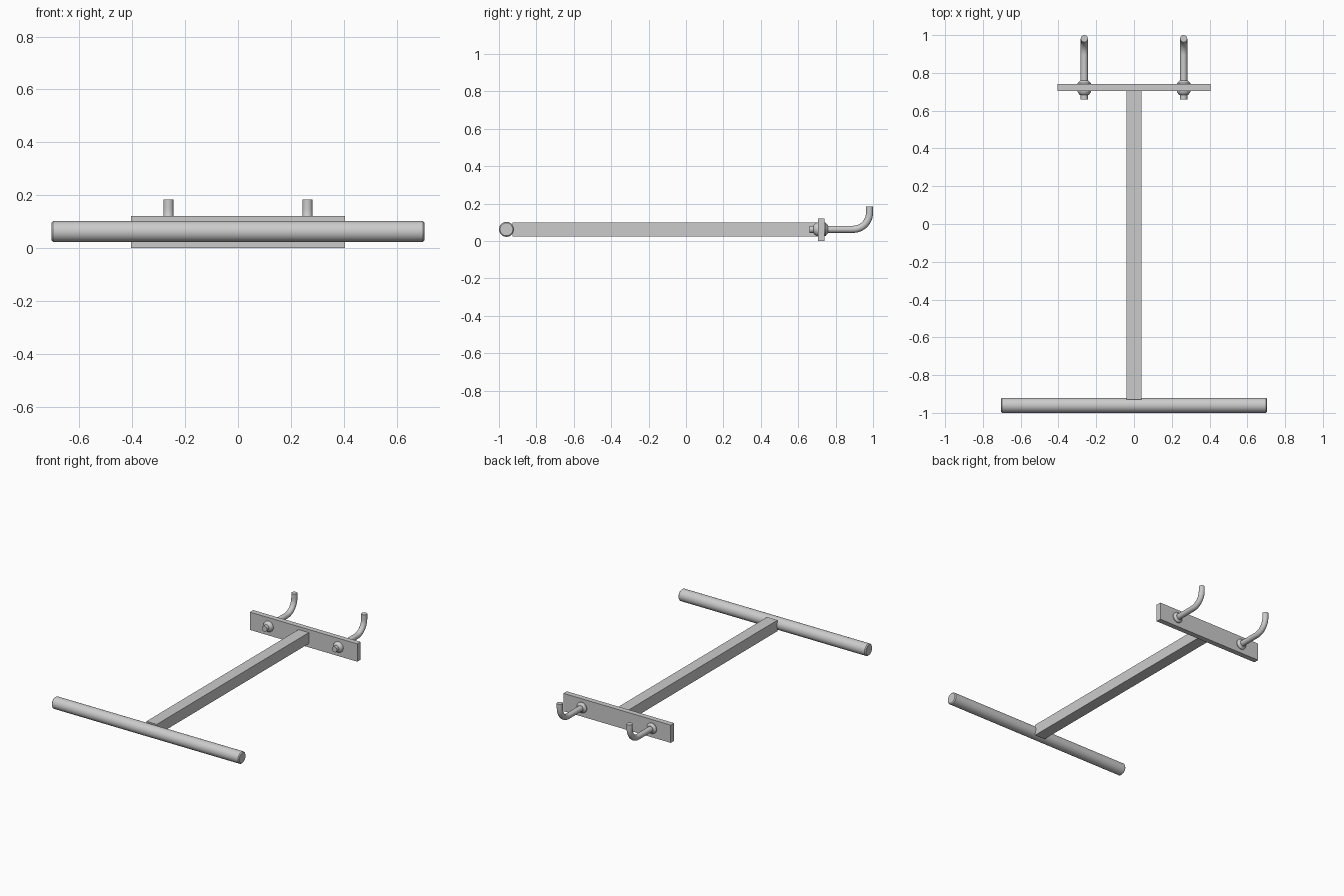
import bpy, bmesh, math
from mathutils import Vector

if "Cube" in bpy.data.objects:
    bpy.data.objects.remove(bpy.data.objects["Cube"])

ZC = 0.0625  # shared centre height


def finish(name, bm, smooth=True):
    bmesh.ops.recalc_face_normals(bm, faces=bm.faces)
    me = bpy.data.meshes.new(name)
    bm.to_mesh(me)
    bm.free()
    ob = bpy.data.objects.new(name, me)
    bpy.context.collection.objects.link(ob)
    if smooth:
        bpy.ops.object.select_all(action='DESELECT')
        ob.select_set(True)
        bpy.context.view_layer.objects.active = ob
        bpy.ops.object.shade_smooth_by_angle(angle=math.radians(35))
    return ob


def box(name, x, y0, y1, z0, z1):
    bm = bmesh.new()
    bmesh.ops.create_cube(bm, size=1)
    for v in bm.verts:
        v.co = Vector((v.co.x * 2 * x, y0 if v.co.y < 0 else y1, z0 if v.co.z < 0 else z1))
    return finish(name, bm, False)


def skin(name, rings):
    """Join equal-sized rings of points into a capped tube."""
    bm = bmesh.new()
    loops = [[bm.verts.new(p) for p in r] for r in rings]
    n = len(loops[0])
    for a, b in zip(loops, loops[1:]):
        for i in range(n):
            j = (i + 1) % n
            bm.faces.new((a[i], a[j], b[j], b[i]))
    bm.faces.new(loops[0])
    bm.faces.new(loops[-1])
    return finish(name, bm)


def ring(centre, u, v, r, n):
    return [centre + r * (math.cos(2 * math.pi * i / n) * u + math.sin(2 * math.pi * i / n) * v)
            for i in range(n)]


X, Y, Z = Vector((1, 0, 0)), Vector((0, 1, 0)), Vector((0, 0, 1))


def lathe(name, origin, u, v, axis, profile, n=32):
    return skin(name, [ring(origin + axis * t, u, v, r, n) for t, r in profile])


# Handle bar with chamfered ends
lathe("handle_bar", Vector((0, -0.96, ZC)), Y, Z, X,
      [(-0.705, 0.034), (-0.699, 0.04), (0.699, 0.04), (0.705, 0.034)], 48)

# Square beam and mounting plate
box("beam", 0.039, -0.928, 0.706, 0.025, 0.1)
box("mounting_plate", 0.404, 0.705, 0.741, 0.0, 0.121)

# Hooks with their collars
R = 0.088
for side, sx in (("left", -0.263), ("right", 0.263)):
    path = [(Vector((sx, 0.66, ZC)), Y)]
    for k in range(13):
        a = math.pi / 2 * k / 12
        path.append((Vector((sx, 0.893 + R * math.sin(a), ZC + R * (1 - math.cos(a)))),
                     Vector((0, math.cos(a), math.sin(a)))))
    path.append((Vector((sx, 0.893 + R, 0.184)), Z))
    skin(side + "_hook", [ring(p, X, X.cross(t), 0.019, 24) for p, t in path])
    o = Vector((sx, 0, ZC))
    lathe(side + "_front_collar", o, X, Z, Y,
          [(0.682, 0.021), (0.685, 0.026), (0.7, 0.036), (0.706, 0.036)])
    lathe(side + "_rear_collar", o, X, Z, Y,
          [(0.74, 0.036), (0.746, 0.036), (0.759, 0.021)])
